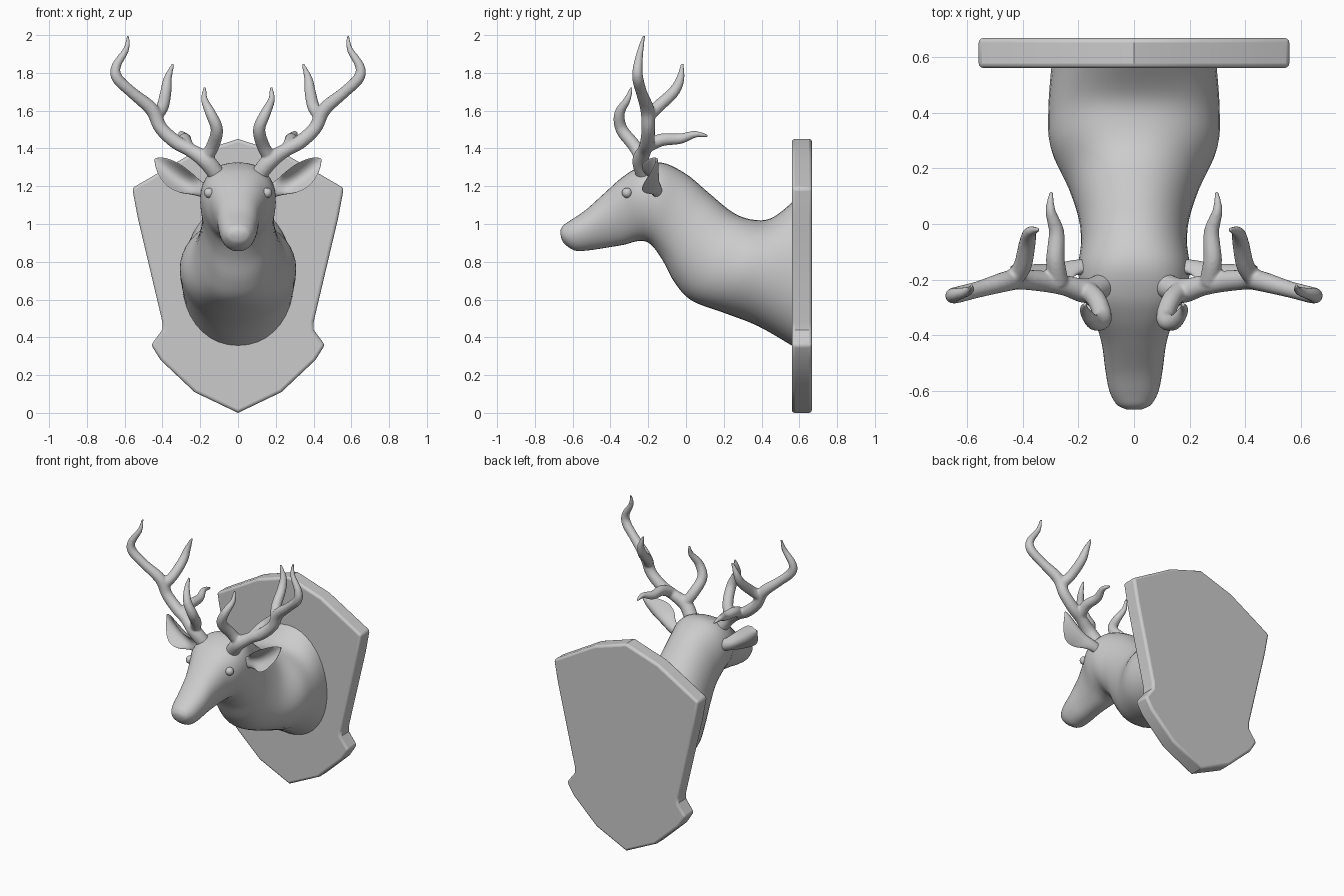
import bpy, bmesh, math
from mathutils import Vector

if "Cube" in bpy.data.objects:
    bpy.data.objects.remove(bpy.data.objects["Cube"])


def spline(rows, steps):
    """Catmull-Rom interpolation through rows of numbers."""
    out = []
    n = len(rows)
    for i in range(n - 1):
        a, b, c, d = (rows[max(i - 1, 0)], rows[i], rows[i + 1], rows[min(i + 2, n - 1)])
        for s in range(steps):
            t = s / steps
            out.append([0.5 * (2 * q + (r - p) * t + (2 * p - 5 * q + 4 * r - u) * t * t
                               + (3 * q - p - 3 * r + u) * t ** 3)
                        for p, q, r, u in zip(a, b, c, d)])
    out.append(list(rows[-1]))
    return out


def loft(bm, rings):
    """Skin closed rings and cap both ends."""
    vs = [[bm.verts.new(p) for p in ring] for ring in rings]
    n = len(vs[0])
    for a, b in zip(vs, vs[1:]):
        for i in range(n):
            j = (i + 1) % n
            bm.faces.new((a[i], a[j], b[j], b[i]))
    bm.faces.new(vs[0][::-1])
    bm.faces.new(vs[-1])


def tube(bm, rows, sides=14):
    """Tapered round branch; rows are x, y, z, radius."""
    pts = spline(rows, 6)
    rings = []
    side = Vector((0, 1, 0))
    for i, p in enumerate(pts):
        d = Vector(pts[min(i + 1, len(pts) - 1)][:3]) - Vector(pts[max(i - 1, 0)][:3])
        d.normalize()
        side = (side - d * side.dot(d)).normalized()
        up = d.cross(side)
        rings.append([Vector(p[:3]) + p[3] * (side * math.cos(a) + up * math.sin(a))
                      for a in (math.tau * k / sides for k in range(sides))])
    loft(bm, rings)


def finish(name, bm, angle=40):
    bmesh.ops.recalc_face_normals(bm, faces=bm.faces)
    me = bpy.data.meshes.new(name)
    bm.to_mesh(me)
    bm.free()
    ob = bpy.data.objects.new(name, me)
    bpy.context.collection.objects.link(ob)
    bpy.ops.object.select_all(action='DESELECT')
    ob.select_set(True)
    bpy.context.view_layer.objects.active = ob
    bpy.ops.object.shade_smooth_by_angle(angle=math.radians(angle))
    return ob


# Wall shield: half outline, mirrored and extruded
half = [(0.25, 1.37), (0.56, 1.19), (0.53, 1.03), (0.40, 0.48), (0.40, 0.44),
        (0.46, 0.36), (0.41, 0.28), (0.23, 0.11)]
outline = [(0, 1.45)] + half + [(0, 0.0)] + [(-x, z) for x, z in reversed(half)]
bm = bmesh.new()
face = bm.faces.new([bm.verts.new((x, 0.56, z)) for x, z in outline])
ext = bmesh.ops.extrude_face_region(bm, geom=[face])
bmesh.ops.translate(bm, vec=(0, 0.107, 0),
                    verts=[v for v in ext['geom'] if isinstance(v, bmesh.types.BMVert)])
shield = finish("wall_shield", bm, 35)
bev = shield.modifiers.new("rounded_rim", 'BEVEL')
bev.width = 0.016
bev.segments = 3
bev.limit_method = 'ANGLE'
bev.angle_limit = math.radians(65)

# Head, neck and chest: top y,z / bottom y,z / half width / upper bias / boxiness
sections = [
    (-.666, .965, -.662, .93, .03, 0, 1),
    (-.65, .992, -.645, .897, .062, .0, .9),
    (-.61, 1.02, -.59, .86, .087, .1, .85),
    (-.53, 1.075, -.52, .86, .102, .1, .85),
    (-.43, 1.165, -.42, .875, .115, .15, .85),
    (-.34, 1.245, -.33, .89, .143, .2, .8),
    (-.25, 1.30, -.25, .91, .185, .15, .8),
    (-.13, 1.325, -.19, .895, .20, .05, .85),
    (0, 1.265, -.125, .81, .19, 0, .9),
    (.12, 1.165, -.06, .69, .20, 0, .9),
    (.25, 1.06, .03, .595, .235, 0, .9),
    (.36, 1.022, .2, .53, .30, 0, .9),
    (.46, 1.035, .38, .46, .307, 0, .95),
    (.58, 1.13, .58, .345, .295, -.08, .95)]
bm = bmesh.new()
rings = []
for ty, tz, by, bz, w, k, p in spline(sections, 5):
    ring = []
    for i in range(40):
        a = math.tau * i / 40
        s, c = math.sin(a), math.cos(a)
        x = w * math.copysign(abs(s) ** p, s) * (1 + k * c)
        f = (1 + c) / 2
        ring.append((x, by + (ty - by) * f, bz + (tz - bz) * f))
    rings.append(ring)
loft(bm, rings)
finish("head_and_neck", bm, 60)

# Antlers: main beam plus three tines, fused and mirrored
branches = [
    [(.11, -.22, 1.26, .045), (.17, -.24, 1.335, .045), (.25, -.22, 1.39, .037),
     (.33, -.205, 1.435, .038), (.41, -.20, 1.51, .036), (.455, -.205, 1.605, .037),
     (.56, -.235, 1.695, .030), (.638, -.255, 1.77, .030), (.645, -.255, 1.835, .025),
     (.592, -.24, 1.925, .016), (.582, -.222, 1.998, .007)],
    [(.18, -.23, 1.335, .035), (.135, -.27, 1.41, .035), (.112, -.34, 1.50, .033),
     (.145, -.352, 1.585, .028), (.178, -.31, 1.66, .018), (.175, -.288, 1.725, .007)],
    [(.435, -.20, 1.57, .034), (.40, -.15, 1.62, .033), (.382, -.065, 1.70, .030),
     (.372, -.03, 1.77, .022), (.343, -.02, 1.85, .007)],
    [(.27, -.21, 1.41, .036), (.282, -.13, 1.445, .034), (.278, -.03, 1.452, .028),
     (.300, .05, 1.475, .018), (.295, .118, 1.465, .007)]]
bm = bmesh.new()
for rows in branches:
    tube(bm, rows)
antlers = finish("antlers", bm)
rem = antlers.modifiers.new("fuse", 'REMESH')
rem.mode = 'VOXEL'
rem.voxel_size = 0.007
rem.use_smooth_shade = True
smooth = antlers.modifiers.new("soften", 'SMOOTH')
smooth.iterations = 4
antlers.modifiers.new("mirror", 'MIRROR')

# Ears: cupped leaf opening forward; rows are along, half width, thickness, curl
bm = bmesh.new()
root, tip = Vector((.15, -.155, 1.165)), Vector((.44, -.155, 1.345))
across = Vector((-.53, 0, .85))
rings = []
for u, b, t, curl in spline([(0, .035, .03, .0), (.2, .042, .026, .3), (.42, .062, .014, 1.1),
                             (.65, .066, .011, 1.1), (.87, .042, .009, .7), (1, .006, .005, .2)], 4):
    ring = []
    for i in range(24):
        a = math.tau * i / 24
        depth = t * math.sin(a) - curl * b * math.cos(a) ** 2
        drop = Vector((.01, 0, -.02)) * math.sin(math.pi * u)
        ring.append(root.lerp(tip, u) + drop + across * (b * math.cos(a))
                    + Vector((0, depth, 0)))
    rings.append(ring)
loft(bm, rings)
finish("ears", bm, 70).modifiers.new("mirror", 'MIRROR')

# Eyes
bm = bmesh.new()
bmesh.ops.create_uvsphere(bm, u_segments=20, v_segments=12, radius=0.027)
bmesh.ops.translate(bm, vec=(.153, -.312, 1.165), verts=bm.verts)
finish("eyes", bm).modifiers.new("mirror", 'MIRROR')
